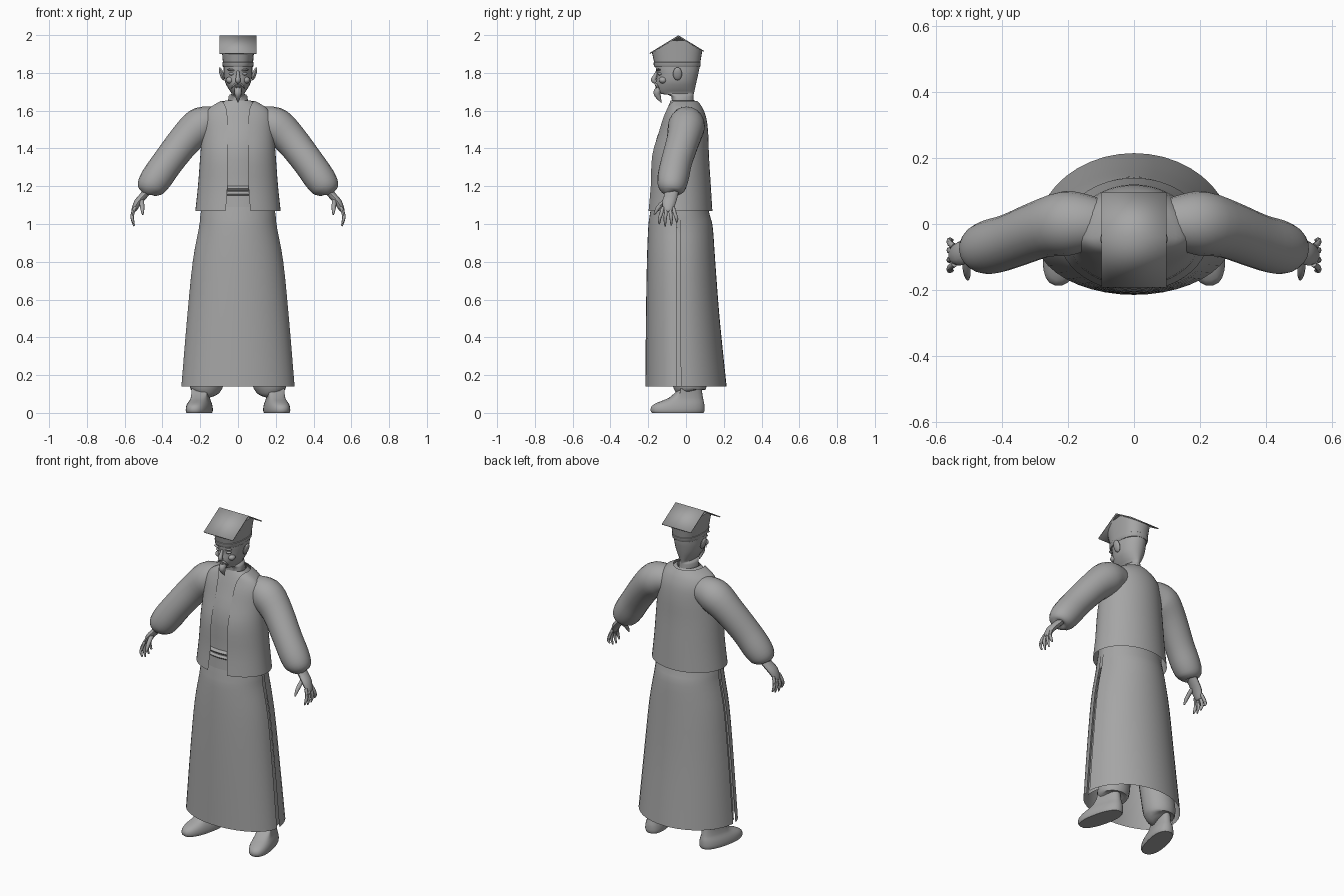
import bpy, bmesh
from math import sin, cos, pi, asin, copysign, radians
from mathutils import Vector, Matrix

old = bpy.data.objects.get("Cube")
if old:
    bpy.data.objects.remove(old)

grey = bpy.data.materials.new("plain_grey")
grey.use_nodes = True
grey.diffuse_color = (0.38, 0.38, 0.38, 1)
grey.node_tree.nodes["Principled BSDF"].inputs["Base Color"].default_value = (0.38, 0.38, 0.38, 1)


def finish(name, verts, faces, closed=False, matrix=None):
    me = bpy.data.meshes.new(name)
    me.from_pydata(verts, [], faces)
    if matrix:
        me.transform(matrix)
    if closed:
        bm = bmesh.new()
        bm.from_mesh(me)
        bmesh.ops.recalc_face_normals(bm, faces=bm.faces)
        bm.to_mesh(me)
        bm.free()
    me.materials.append(grey)
    me.shade_smooth()
    me.set_sharp_from_angle(angle=radians(45))
    ob = bpy.data.objects.new(name, me)
    bpy.context.scene.collection.objects.link(ob)
    return ob


def spline(rows, steps):
    """Pass a smooth curve through tuples of numbers."""
    if steps < 2:
        return rows
    out = []
    for i in range(len(rows) - 1):
        a, b, c, d = (rows[max(0, min(len(rows) - 1, i + k))] for k in (-1, 0, 1, 2))
        for s in range(steps):
            t = s / steps
            out.append(tuple(q + t * (r - p) / 2 + t * t * (2 * p - 5 * q + 4 * r - w) / 2
                             + t ** 3 * (3 * q - p - 3 * r + w) / 2
                             for p, q, r, w in zip(a, b, c, d)))
    return out + [rows[-1]]


def grid_faces(rows, cols, wrap):
    return [(i * cols + j, i * cols + (j + 1) % cols, (i + 1) * cols + (j + 1) % cols, (i + 1) * cols + j)
            for i in range(rows - 1) for j in range(cols if wrap else cols - 1)]


def shell(name, rows, n=28, span=None, mid=-0.04, power=1, steps=3, caps=False, matrix=None, top=None):
    """Stacked oval rows (z, half width, front y, back y[, front gap]); angle 0 is the front."""
    rows = spline(rows, steps)
    wrap = span is None and len(rows[0]) == 4
    verts = []
    for k, row in enumerate(rows):
        z, rx, yf, yb = row[:4]
        a, b = span or (0, 2 * pi)
        if len(row) > 4:
            a = asin(min(1, row[4] / rx))
            b = 2 * pi - a
        for j in range(n):
            t = a + (b - a) * j / (n if wrap else n - 1)
            sx, cy = (copysign(abs(f) ** power, f) for f in (sin(t), cos(t)))
            y = mid - cy * ((mid - yf) if cy > 0 else (yb - mid))
            verts.append((rx * sx, y, top(y) if top and k == len(rows) - 1 else z))
    faces = grid_faces(len(rows), n, wrap)
    if caps:
        faces += [tuple(range(n))[::-1], tuple(range(len(verts) - n, len(verts)))]
    return finish(name, verts, faces, caps, matrix)


def tube(name, path, n=12, flat=1.0, steps=3, side=1):
    """Round tube along (x, y, z, radius); flat widens it along y."""
    path = spline(path, steps)
    pts = [Vector(p[:3]) for p in path]
    verts = []
    for i, p in enumerate(pts):
        d = (pts[min(i + 1, len(pts) - 1)] - pts[max(i - 1, 0)]).normalized()
        u = Vector((0, 1, 0))
        u = (u - d * u.dot(d)).normalized()
        v = d.cross(u)
        for j in range(n):
            t = 2 * pi * j / n
            q = p + path[i][3] * (u * cos(t) * flat + v * sin(t))
            verts.append((q.x * side, q.y, q.z))
    faces = grid_faces(len(pts), n, True)
    faces += [tuple(range(n)), tuple(range(len(verts) - n, len(verts)))]
    return finish(name, verts, faces, True)


def ball(name, centre, size, tilt=0):
    bm = bmesh.new()
    m = Matrix.Translation(centre) @ Matrix.Rotation(tilt, 4, 'Y') @ Matrix.Diagonal((*size, 1))
    bmesh.ops.create_uvsphere(bm, u_segments=14, v_segments=9, radius=1, matrix=m)
    verts = [v.co.copy() for v in bm.verts]
    faces = [[v.index for v in f.verts] for f in bm.faces]
    bm.free()
    return finish(name, verts, faces, True)


# Long robe: body, belt, and skirt panels split at the sides
shell("robe_body", [(0.98, .195, -.19, .125), (1.2, .19, -.172, .11), (1.4, .175, -.168, .105),
                    (1.55, .16, -.12, .09), (1.62, .11, -.095, .065), (1.655, .065, -.08, .045)])
for i, z in enumerate((1.16, 1.188)):
    shell("belt_roll_%d" % (i + 1), [(z - .014, .185, -.17, .11), (z, .195, -.186, .118),
                                     (z + .014, .185, -.17, .11)])
skirt = [(.14, .3, -.215, .215), (.5, .27, -.212, .178), (.8, .24, -.207, .155),
         (.98, .207, -.2, .142), (1.04, .2, -.193, .128), (1.09, .193, -.185, .115)]
half = pi / 2
shell("skirt_front", skirt, 21, (.06 - half, half - .06))
shell("skirt_back", skirt, 21, (half + .05, 3 * half - .05))
lining = [(z, rx - .022, yf + .02, yb - .02) for z, rx, yf, yb in skirt]
shell("left_slit_lining", lining, 7, (half - .25, half + .25))
shell("right_slit_lining", lining, 7, (3 * half - .25, 3 * half + .25))

# Open jacket
shell("jacket", [(1.07, .226, -.205, .14, .065), (1.2, .212, -.192, .132, .056),
                 (1.36, .2, -.185, .122, .055), (1.48, .19, -.15, .118, .055),
                 (1.56, .182, -.125, .108, .056), (1.61, .155, -.105, .09, .062),
                 (1.638, .115, -.095, .072, .075), (1.652, .09, -.085, .06, .085)], 40)

# Head, with the chin stepping out from the neck
shell("head", [(1.6, .056, -.08, .045), (1.675, .05, -.078, .04), (1.69, .034, -.135, .042),
               (1.715, .05, -.152, .047), (1.75, .068, -.157, .055), (1.79, .076, -.154, .064),
               (1.82, .077, -.16, .07), (1.86, .077, -.16, .074)], 24, caps=True)
tube("nose", [(0, -.15, 1.815, .006), (0, -.163, 1.785, .01), (0, -.172, 1.762, .014),
              (0, -.158, 1.75, .01)], 10)
tube("goatee", [(0, -.14, 1.715, .02), (0, -.153, 1.695, .02), (0, -.145, 1.67, .013),
                (0, -.13, 1.643, .002)], 10)
ball("lower_lip", (0, -.153, 1.725), (.02, .01, .005))
ball("upper_lip", (0, -.156, 1.733), (.023, .009, .005))
for side, s in (("left", 1), ("right", -1)):
    ball(side + "_ear", (s * .087, -.045, 1.795), (.011, .024, .036), s * .3)
    ball(side + "_brow", (s * .033, -.145, 1.815), (.026, .012, .006), s * -.15)
    ball(side + "_eyelid", (s * .033, -.138, 1.795), (.017, .012, .008))
    ball(side + "_cheek", (s * .042, -.122, 1.762), (.022, .022, .018))
    tube(side + "_moustache", [(.004, -.161, 1.742, .006), (.02, -.157, 1.737, .006),
                               (.036, -.143, 1.718, .002)], 8, side=s)


# Tall cap under a folded roof-like board
def roof(y):
    return 1.995 - abs(y + .04) * .61


shell("cap", [(1.83, .077, -.166, .072), (1.835, .081, -.17, .076), (1.855, .083, -.172, .078),
              (1.857, .08, -.169, .076), (1.9, .092, -.18, .086)], 32, power=.85, steps=1,
      caps=True, top=lambda y: roof(y) - .003)
board = finish("cap_board", [(x, y, roof(y) + .004) for y in (-.193, -.04, .095) for x in (-.098, .098)],
               [(0, 1, 3, 2), (2, 3, 5, 4)])
thick = board.modifiers.new("thickness", 'SOLIDIFY')
thick.thickness = .006

# Limbs
for side, s in (("left", 1), ("right", -1)):
    tube(side + "_sleeve", [(.1, 0, 1.535, .075), (.15, .003, 1.535, .088), (.205, .002, 1.515, .098),
                            (.28, -.015, 1.445, .088), (.37, -.05, 1.33, .083), (.43, -.068, 1.245, .083),
                            (.465, -.076, 1.195, .073), (.478, -.08, 1.168, .05),
                            (.48, -.08, 1.163, .025)], 20, side=s)
    tube(side + "_palm", [(.465, -.075, 1.19, .022), (.5, -.08, 1.15, .02), (.53, -.09, 1.115, .02),
                          (.55, -.095, 1.075, .014), (.552, -.095, 1.065, .008)], 12, 1.8, side=s)
    for finger, y, tip in (("index", -.122, 1.0), ("middle", -.104, .988),
                           ("ring", -.085, .993), ("little", -.068, 1.01)):
        spread = (y + .095) * .7
        tube(side + "_" + finger + "_finger",
             [(.545, y, 1.09, .009), (.558, y + spread * .5, 1.055, .0095),
              (.559, y + spread, 1.025, .0085), (.55, y + spread, tip, .004)], 8, side=s)
    tube(side + "_thumb", [(.51, -.1, 1.13, .012), (.508, -.135, 1.1, .012),
                           (.506, -.155, 1.075, .01), (.504, -.168, 1.05, .004)], 8, side=s)
    tube(side + "_trouser_leg", [(.1, -.02, 1.0, .09), (.12, -.01, .6, .09), (.155, .015, .25, .092),
                                 (.168, .02, .15, .09), (.17, .02, .115, .075),
                                 (.172, .025, .1, .04)], 18, side=s)
    place = Matrix.Translation((s * .195, 0, 0)) @ Matrix.Rotation(s * .23, 4, 'Z')
    shell(side + "_shoe", [(0, .058, -.185, .095), (.012, .062, -.192, .1), (.035, .06, -.187, .1),
                           (.055, .054, -.155, .098), (.08, .045, -.09, .092),
                           (.13, .042, -.03, .085)], 24, power=.85, steps=2, caps=True, matrix=place)
